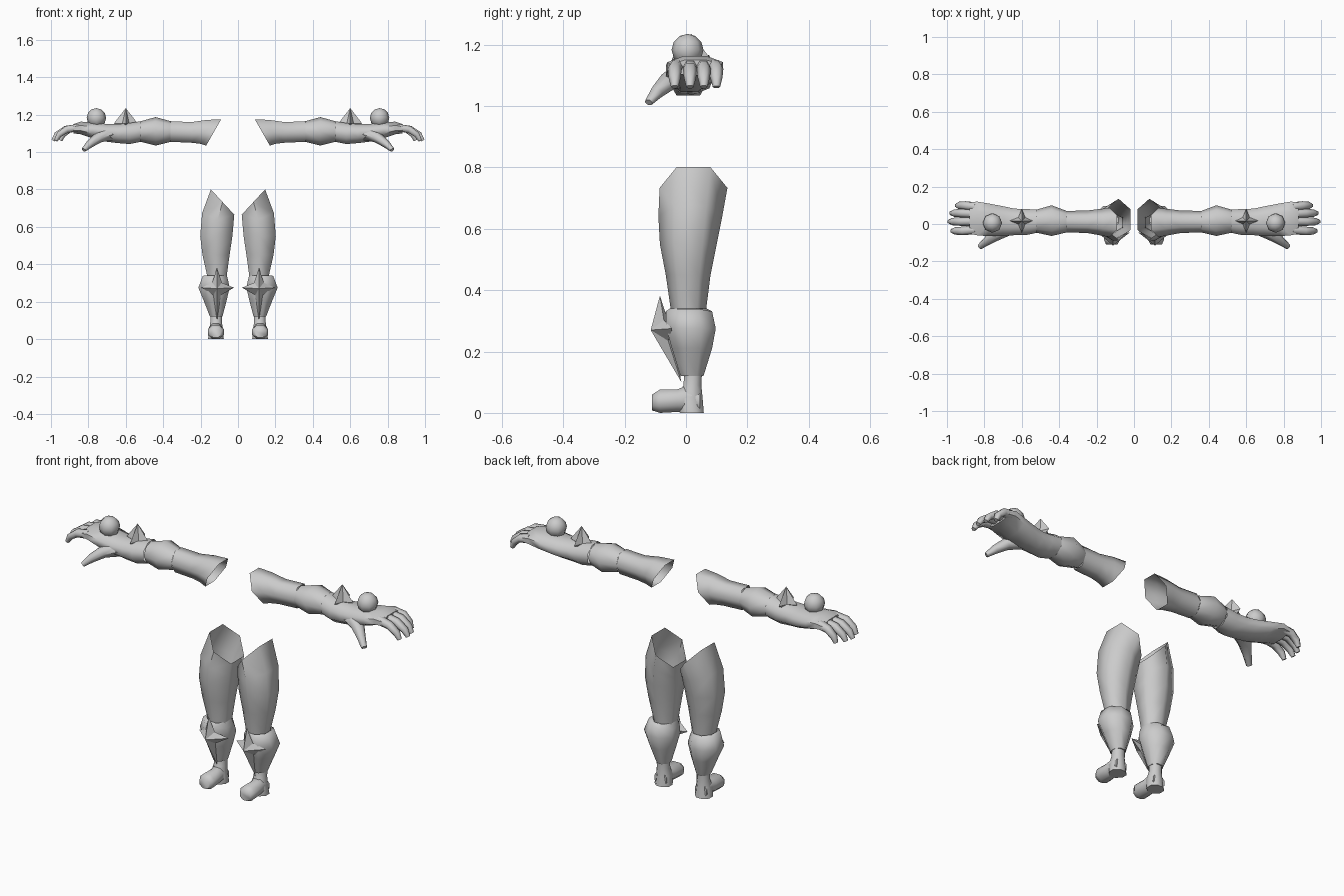
import bpy, bmesh, math
from mathutils import Vector

if "Cube" in bpy.data.objects:
    bpy.data.objects.remove(bpy.data.objects["Cube"])

grey = bpy.data.materials.new("plain_grey")
grey.diffuse_color = (0.6, 0.6, 0.6, 1)
grey.use_nodes = True
grey.node_tree.nodes["Principled BSDF"].inputs["Base Color"].default_value = grey.diffuse_color


def finish(name, bm, angle=65):
    """Turn a bmesh into a mirrored, shaded object."""
    bmesh.ops.recalc_face_normals(bm, faces=bm.faces)
    mesh = bpy.data.meshes.new(name)
    bm.to_mesh(mesh)
    bm.free()
    mesh.materials.append(grey)
    obj = bpy.data.objects.new(name, mesh)
    bpy.context.collection.objects.link(obj)
    bpy.ops.object.select_all(action='DESELECT')
    obj.select_set(True)
    bpy.context.view_layer.objects.active = obj
    if angle:
        bpy.ops.object.shade_smooth_by_angle(angle=math.radians(angle))
    mirror = obj.modifiers.new("mirror", 'MIRROR')
    mirror.use_mirror_merge = False
    return obj


def skin(bm, rings, cap_start, cap_end):
    """Bridge rings of points with quads."""
    loops = [[bm.verts.new(p) for p in r] for r in rings]
    n = len(loops[0])
    for a, b in zip(loops, loops[1:]):
        for i in range(n):
            j = (i + 1) % n
            bm.faces.new((a[i], a[j], b[j], b[i]))
    if cap_start:
        bm.faces.new(loops[0])
    if cap_end:
        bm.faces.new(loops[-1])


def loft(name, axis, rows, n=8, phase=0.0, caps=(False, False), angle=65):
    """Rows: position, a min, a max, b min, b max, optional tilt of the ring."""
    unit = [(math.cos(phase + math.tau * i / n), math.sin(phase + math.tau * i / n))
            for i in range(n)]
    ma, mb = max(u for u, v in unit), max(v for u, v in unit)
    rings = []
    for pos, a0, a1, b0, b1, *tilt in rows:
        t = tilt[0] if tilt else 0
        ring = []
        for u, v in unit:
            da, db = u / ma * (a1 - a0) / 2, v / mb * (b1 - b0) / 2
            a, b = (a0 + a1) / 2 + da, (b0 + b1) / 2 + db
            if axis == 'x':
                ring.append((pos + t * db, a, b))
            elif axis == 'y':
                ring.append((a, pos, b))
            else:
                ring.append((a, b, pos + t * da))
        rings.append(ring)
    bm = bmesh.new()
    skin(bm, rings, *caps)
    return finish(name, bm, angle)


def tube(name, points, sizes, n=6):
    """Tapered closed tube along a bent path; sizes are (width, height) radii."""
    pts = [Vector(p) for p in points]
    rings = []
    for i, p in enumerate(pts):
        d = (pts[min(i + 1, len(pts) - 1)] - pts[max(i - 1, 0)]).normalized()
        side = Vector((0, 0, 1)).cross(d).normalized()
        up = d.cross(side)
        w, h = sizes[i]
        rings.append([p + side * w * math.cos(math.tau * k / n)
                      + up * h * math.sin(math.tau * k / n) for k in range(n)])
    bm = bmesh.new()
    skin(bm, rings, True, True)
    return finish(name, bm, 65)


def star(name, outline, apex, back):
    """Four-pointed spike: star outline joined to an apex and a back point."""
    bm = bmesh.new()
    rim = [bm.verts.new(p) for p in outline]
    tips = [bm.verts.new(apex), bm.verts.new(back)]
    for i in range(len(rim)):
        for t in tips:
            bm.faces.new((rim[i], rim[(i + 1) % len(rim)], t))
    return finish(name, bm, 0)


# Arms: open upper arm, elbow guard, forearm with palm
loft("upper_arm", 'x', [
    (0.13, -0.07, 0.085, 1.035, 1.175, -0.57),
    (0.185, -0.06, 0.08, 1.045, 1.172, -0.3),
    (0.25, -0.048, 0.072, 1.05, 1.16),
    (0.36, -0.045, 0.07, 1.055, 1.165)], n=6)
loft("elbow", 'x', [
    (0.36, -0.045, 0.07, 1.055, 1.165),
    (0.44, -0.064, 0.10, 1.035, 1.187),
    (0.52, -0.047, 0.077, 1.055, 1.165)])
loft("forearm_and_palm", 'x', [
    (0.52, -0.047, 0.077, 1.055, 1.165),
    (0.58, -0.06, 0.08, 1.043, 1.155),
    (0.64, -0.06, 0.082, 1.048, 1.15),
    (0.70, -0.063, 0.095, 1.055, 1.15),
    (0.78, -0.065, 0.11, 1.075, 1.158),
    (0.84, -0.06, 0.12, 1.095, 1.163),
    (0.88, -0.052, 0.115, 1.10, 1.15)], phase=math.pi / 8, caps=(False, True))

# Fingers and thumb
for i, (y, tip) in enumerate([(-0.037, 0.98), (0.013, 0.995), (0.058, 0.985), (0.099, 0.955)]):
    k = tip - 0.85
    tube(f"finger_{i + 1}",
         [(0.85, y * 0.9 + 0.003, 1.13), (0.85 + k * 0.5, y, 1.122),
          (0.85 + k * 0.82, y, 1.093), (tip - 0.006, y, 1.062)],
         [(0.024, 0.024), (0.023, 0.021), (0.02, 0.018), (0.012, 0.011)])
tube("thumb",
     [(0.67, -0.015, 1.10), (0.745, -0.06, 1.078), (0.79, -0.095, 1.045), (0.825, -0.122, 1.012)],
     [(0.045, 0.04), (0.034, 0.03), (0.022, 0.022), (0.015, 0.012)])

# Round stud on the back of the hand
bm = bmesh.new()
bmesh.ops.create_uvsphere(bm, u_segments=8, v_segments=6, radius=0.052)
bmesh.ops.translate(bm, vec=(0.757, 0.005, 1.183), verts=bm.verts)
finish("hand_stud", bm)

# Spike on the forearm
ring = []
for i in range(8):
    r = 0.064 if i % 2 == 0 else 0.026
    ring.append((0.60 + r * math.cos(i * math.pi / 4), 0.017 + r * math.sin(i * math.pi / 4), 1.153))
star("forearm_spike", ring, (0.60, 0.017, 1.235), (0.60, 0.017, 1.12))

# Legs: open slanted thigh tube
loft("leg", 'z', [
    (0.733, 0.02, 0.145, -0.086, 0.135, 1.08),
    (0.64, 0.025, 0.192, -0.09, 0.118, 0.4),
    (0.55, 0.03, 0.202, -0.085, 0.10),
    (0.45, 0.045, 0.19, -0.066, 0.08),
    (0.34, 0.06, 0.165, -0.05, 0.066),
    (0.28, 0.065, 0.16, -0.045, 0.06)], n=6, phase=math.pi / 2)

# Flared shin guard
loft("shin_guard", 'z', [
    (0.34, 0.06, 0.17, -0.052, 0.068),
    (0.325, 0.052, 0.188, -0.066, 0.085, 0.2),
    (0.275, 0.045, 0.212, -0.064, 0.097),
    (0.21, 0.06, 0.185, -0.046, 0.085),
    (0.12, 0.083, 0.15, -0.018, 0.057)], n=8, phase=math.pi / 8, caps=(False, True))

# Knee spike, leaning forward
star("knee_spike", [
    (0.112, -0.085, 0.382), (0.138, -0.072, 0.302), (0.195, -0.045, 0.275), (0.132, -0.058, 0.235),
    (0.112, -0.015, 0.10), (0.092, -0.058, 0.235), (0.022, -0.045, 0.275), (0.086, -0.072, 0.302)],
    (0.112, -0.115, 0.27), (0.112, -0.045, 0.26))

# Ankle and foot
loft("ankle", 'z', [
    (0.13, 0.085, 0.148, -0.006, 0.052),
    (0.09, 0.086, 0.148, -0.008, 0.05),
    (0.05, 0.08, 0.154, -0.03, 0.054),
    (0.0, 0.076, 0.16, -0.02, 0.058)], phase=math.pi / 8, caps=(False, True))
loft("foot", 'y', [
    (0.045, 0.084, 0.152, 0.0, 0.07),
    (0.0, 0.082, 0.154, 0.004, 0.088),
    (-0.03, 0.08, 0.157, 0.003, 0.076),
    (-0.085, 0.076, 0.161, 0.0, 0.076),
    (-0.11, 0.088, 0.149, 0.008, 0.06)], phase=math.pi / 8, caps=(True, True))
